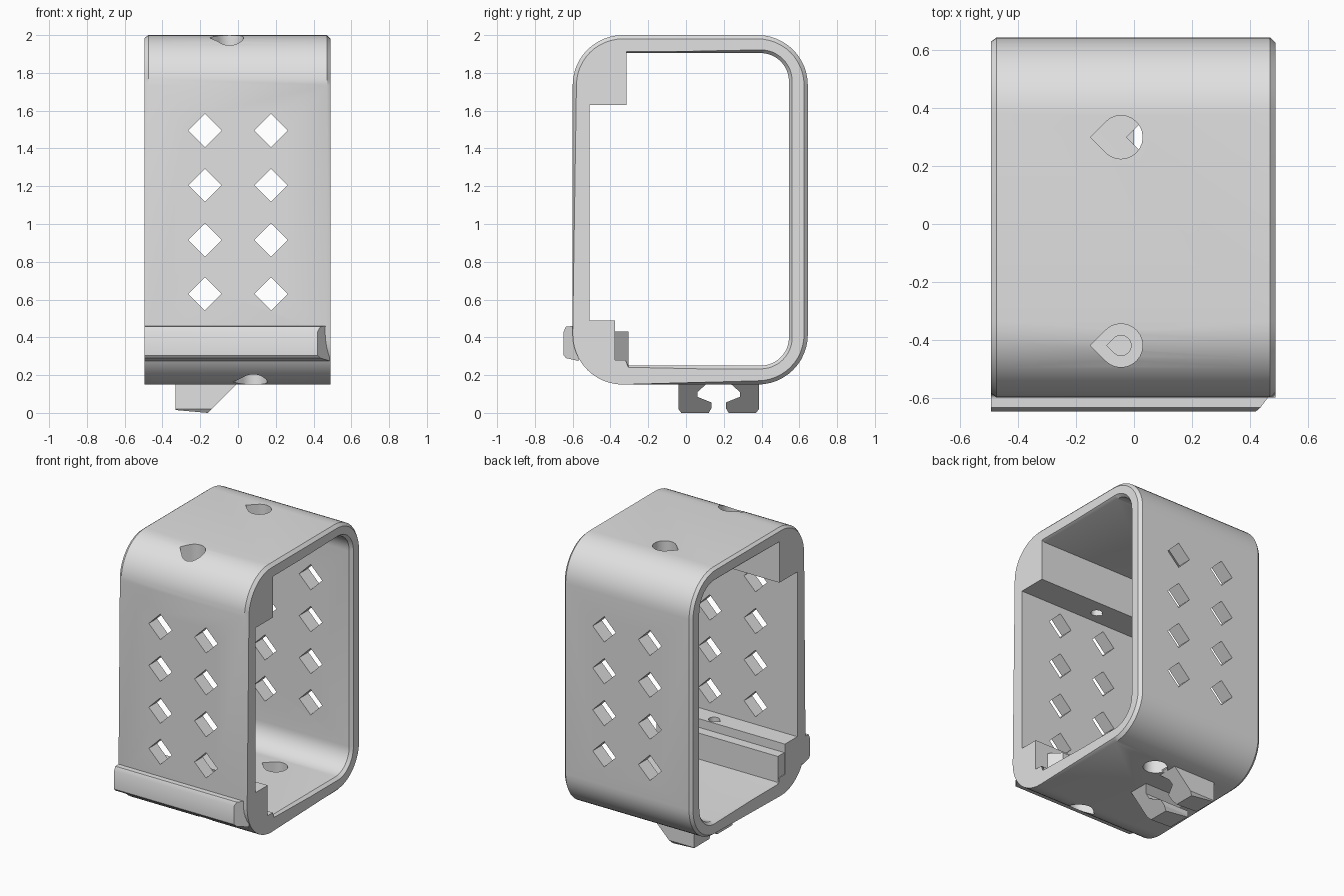
import bpy, bmesh
from math import sin, cos, radians

cube = bpy.data.objects.get("Cube")
if cube:
    bpy.data.objects.remove(cube, do_unlink=True)

grey = bpy.data.materials.new("light_grey_plastic")
grey.use_nodes = True
COLOUR = (0.75, 0.75, 0.75, 1)
grey.diffuse_color = COLOUR
grey.node_tree.nodes["Principled BSDF"].inputs["Base Color"].default_value = COLOUR


def loft(name, rings):
    """Closed solid through matching rings of 3D points."""
    bm = bmesh.new()
    loops = [[bm.verts.new(p) for p in ring] for ring in rings]
    n = len(loops[0])
    for a, b in zip(loops, loops[1:]):
        for i in range(n):
            j = (i + 1) % n
            bm.faces.new((a[i], a[j], b[j], b[i]))
    bm.faces.new(loops[0])
    bm.faces.new(loops[-1])
    bmesh.ops.recalc_face_normals(bm, faces=bm.faces)
    mesh = bpy.data.meshes.new(name)
    bm.to_mesh(mesh)
    bm.free()
    mesh.materials.append(grey)
    obj = bpy.data.objects.new(name, mesh)
    bpy.context.collection.objects.link(obj)
    return obj


def prism(name, pts, axis, a, b):
    """Extrude a 2D outline along x, y or z."""
    place = {"x": lambda p, t: (t, p[0], p[1]),
             "y": lambda p, t: (p[0], t, p[1]),
             "z": lambda p, t: (p[0], p[1], t)}[axis]
    return loft(name, [[place(p, t) for p in pts] for t in (a, b)])


def combine(obj, tool, operation="DIFFERENCE"):
    mod = obj.modifiers.new("cut", "BOOLEAN")
    mod.operation, mod.solver, mod.object = operation, "EXACT", tool
    activate(obj)
    bpy.ops.object.modifier_apply(modifier=mod.name)
    bpy.data.objects.remove(tool, do_unlink=True)


def activate(obj):
    bpy.ops.object.select_all(action="DESELECT")
    obj.select_set(True)
    bpy.context.view_layer.objects.active = obj


def arc(cy, cz, r, start, n=12):
    angles = [radians(start + 90 * i / n) for i in range(n + 1)]
    return [(cy + r * cos(a), cz + r * sin(a)) for a in angles]


# Rounded outer shell, with softened end rims on the top and back
def outer(x, d):
    r = 0.265
    pts = (arc(0.38, 0.415, r - d, 270) + arc(0.38, 1.735, r - d, 0)
           + arc(-0.335, 1.735, r - d, 90) + arc(-0.335, 0.415, r, 180))
    return [(x, y, z) for y, z in pts]


case = loft("case", [outer(-0.495, 0.015), outer(-0.475, 0),
                     outer(0.47, 0), outer(0.49, 0.02)])


# Opening with a thick block at the front top and a ledge at the front bottom
def opening(x, d):
    pts = ([(-0.305, 0.25 - d / 2)] + arc(0.395, 0.40, 0.15 + d, 270)
           + arc(0.395, 1.755, 0.15 + d, 0)
           + [(-0.315, 1.905 + d / 2), (-0.315, 1.63), (-0.51, 1.63),
              (-0.51, 0.49), (-0.375, 0.49), (-0.375, 0.28), (-0.32, 0.28)])
    return [(x, y, z) for y, z in pts]


combine(case, loft("opening_cutter", [opening(-0.51, 0.03), opening(-0.475, 0),
                                      opening(0.47, 0), opening(0.505, 0.03)]))

# Diamond vents through the front and back walls
S = 0.088
for x in (-0.175, 0.175):
    for z in (0.63, 0.915, 1.205, 1.495):
        diamond = [(x - S, z), (x, z - S), (x + S, z), (x, z + S)]
        combine(case, prism("vent_cutter", diamond, "y", -0.8, 0.8))


# Teardrop bores, with narrow screw holes through the front blocks
def bore(x, y, r, low, high):
    pts = [(x - 1.414 * r, y)]
    for i in range(19):
        a = radians(-135 + 15 * i)
        pts.append((x + r * cos(a), y + r * sin(a)))
    combine(case, prism("bore_cutter", pts, "z", low, high))


TOP_X, BASE_X, FRONT_Y, BACK_Y = -0.045, 0.08, -0.42, 0.30
bore(TOP_X, BACK_Y, 0.075, 1.8, 2.1)
bore(BASE_X, BACK_Y, 0.075, 0.1, 0.35)
bore(TOP_X, FRONT_Y, 0.075, 1.78, 2.1)
bore(TOP_X, FRONT_Y, 0.035, 1.5, 1.85)
bore(BASE_X, FRONT_Y, 0.075, 0.1, 0.3)
bore(BASE_X, FRONT_Y, 0.035, 0.2, 0.6)

# Outer rail along the front foot, chamfered at its +x end
rail_profile = [(-0.57, 0.275), (-0.635, 0.29), (-0.648, 0.305), (-0.648, 0.43),
                (-0.635, 0.458), (-0.57, 0.46)]
rail = loft("front_rail", [
    [(-0.495, y, z) for y, z in rail_profile],
    [(min(0.485, 0.485 + (y + 0.595) * 1.2), y, z) for y, z in rail_profile]])

# Inner step in front of the ledge, also chamfered at its +x end
step_profile = [(-0.38, 0.24), (-0.305, 0.24), (-0.305, 0.43), (-0.38, 0.43)]
step = loft("inner_step", [
    [(-0.49, y, z) for y, z in step_profile],
    [(0.40 - (y + 0.38), y, z) for y, z in step_profile]])

# Pair of facing clips under the base
clip_end = [(-0.04, 0.17), (-0.04, 0.02), (-0.025, 0.005), (0.12, 0.005),
            (0.135, 0.025), (0.135, 0.055), (0.06, 0.085), (0.06, 0.11),
            (0.105, 0.15), (0.105, 0.17)]
clip_side = [(-0.33, 0.18), (-0.33, 0.015), (-0.16, 0), (-0.13, 0.03),
             (0.0, 0.16), (0.0, 0.18)]
MIDDLE = 0.173
clips = []
for name, sign in (("front_clip", 1), ("back_clip", -1)):
    pts = [(MIDDLE + sign * (y - MIDDLE), z - 0.005 if z < 0.01 else z)
           for y, z in clip_end]
    clip = prism(name, pts, "x", -0.4, 0.1)
    combine(clip, prism("clip_cutter", clip_side, "y", -0.3, 0.6), "INTERSECT")
    clips.append(clip)

# Smooth curves, keep crisp edges
for obj in [case, rail, step] + clips:
    activate(obj)
    bpy.ops.object.shade_smooth_by_angle(angle=radians(30))
